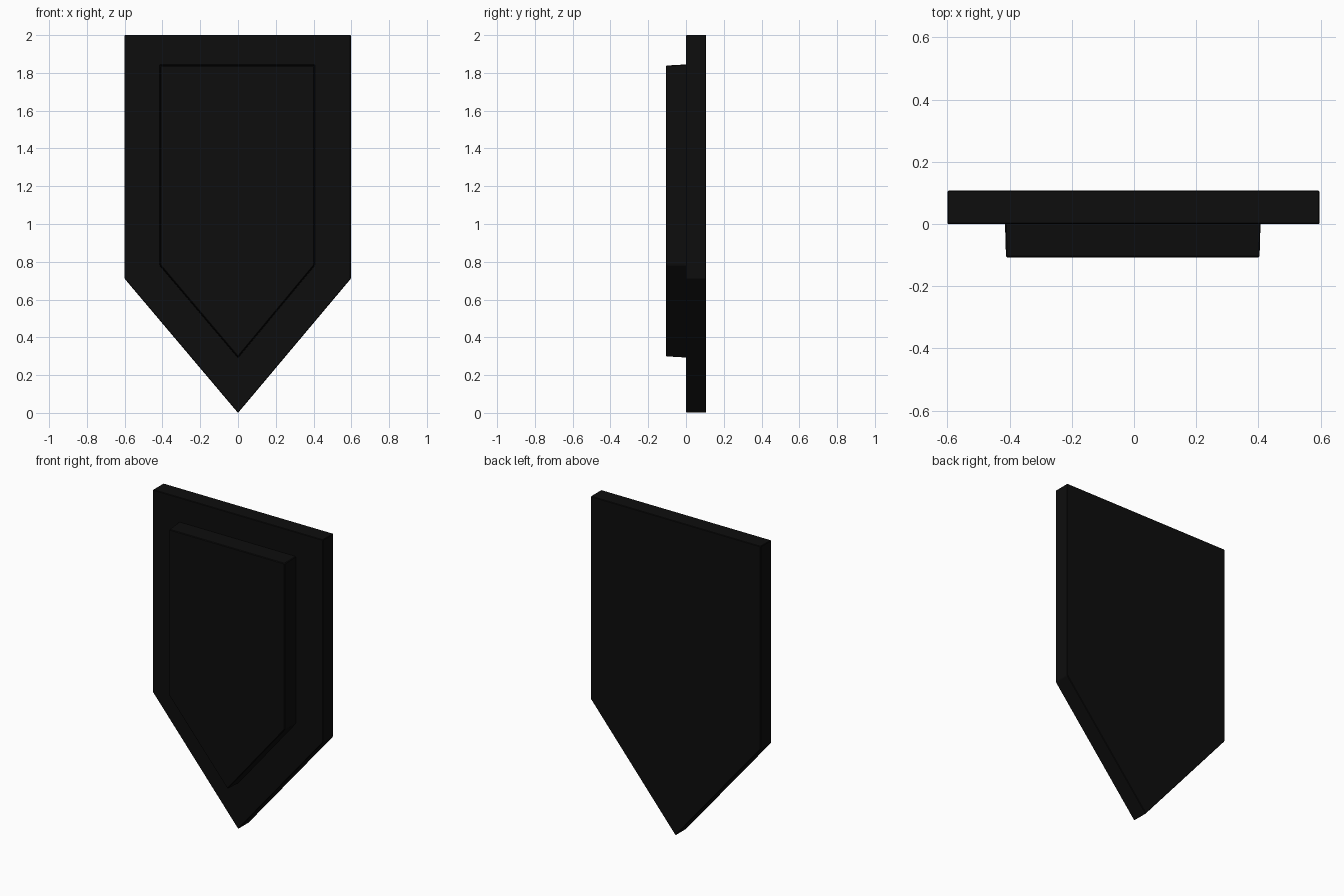
import bpy
import bmesh

cube = bpy.data.objects.get("Cube")
if cube:
    bpy.data.objects.remove(cube, do_unlink=True)

# Near-black paint shared by both slabs
black = bpy.data.materials.new("black")
black.use_nodes = True
colour = (0.004, 0.004, 0.004, 1)
black.diffuse_color = colour
black.node_tree.nodes["Principled BSDF"].inputs["Base Color"].default_value = colour


def shield_slab(name, left, right, top, shoulder, tip, front, back, taper, bevel):
    """Five-sided slab with a pointed bottom, drawn in slightly at the front."""
    outline = [(left, top), (left, shoulder), (0, tip), (right, shoulder), (right, top)]
    mid_z = (top + tip) / 2
    bm = bmesh.new()
    rear = [bm.verts.new((x, back, z)) for x, z in outline]
    face = [bm.verts.new((x * (1 - taper), front, mid_z + (z - mid_z) * (1 - taper)))
            for x, z in outline]
    bm.faces.new(face)
    bm.faces.new(rear[::-1])
    for i in range(len(outline)):
        j = (i + 1) % len(outline)
        bm.faces.new((face[i], rear[i], rear[j], face[j]))
    bmesh.ops.recalc_face_normals(bm, faces=bm.faces)
    mesh = bpy.data.meshes.new(name)
    bm.to_mesh(mesh)
    bm.free()
    mesh.materials.append(black)
    obj = bpy.data.objects.new(name, mesh)
    bpy.context.collection.objects.link(obj)
    # Slightly softened edges
    mod = obj.modifiers.new("soft_edges", "BEVEL")
    mod.width = bevel
    mod.segments = 1
    return obj


# Wide backing plate
shield_slab("back_plate", -0.6, 0.597, 2.0, 0.71, 0.0, 0.0, 0.107, 0.0, 0.003)

# Smaller raised panel on the front
shield_slab("front_panel", -0.415, 0.407, 1.845, 0.78, 0.29, -0.107, 0.004, 0.008, 0.004)
